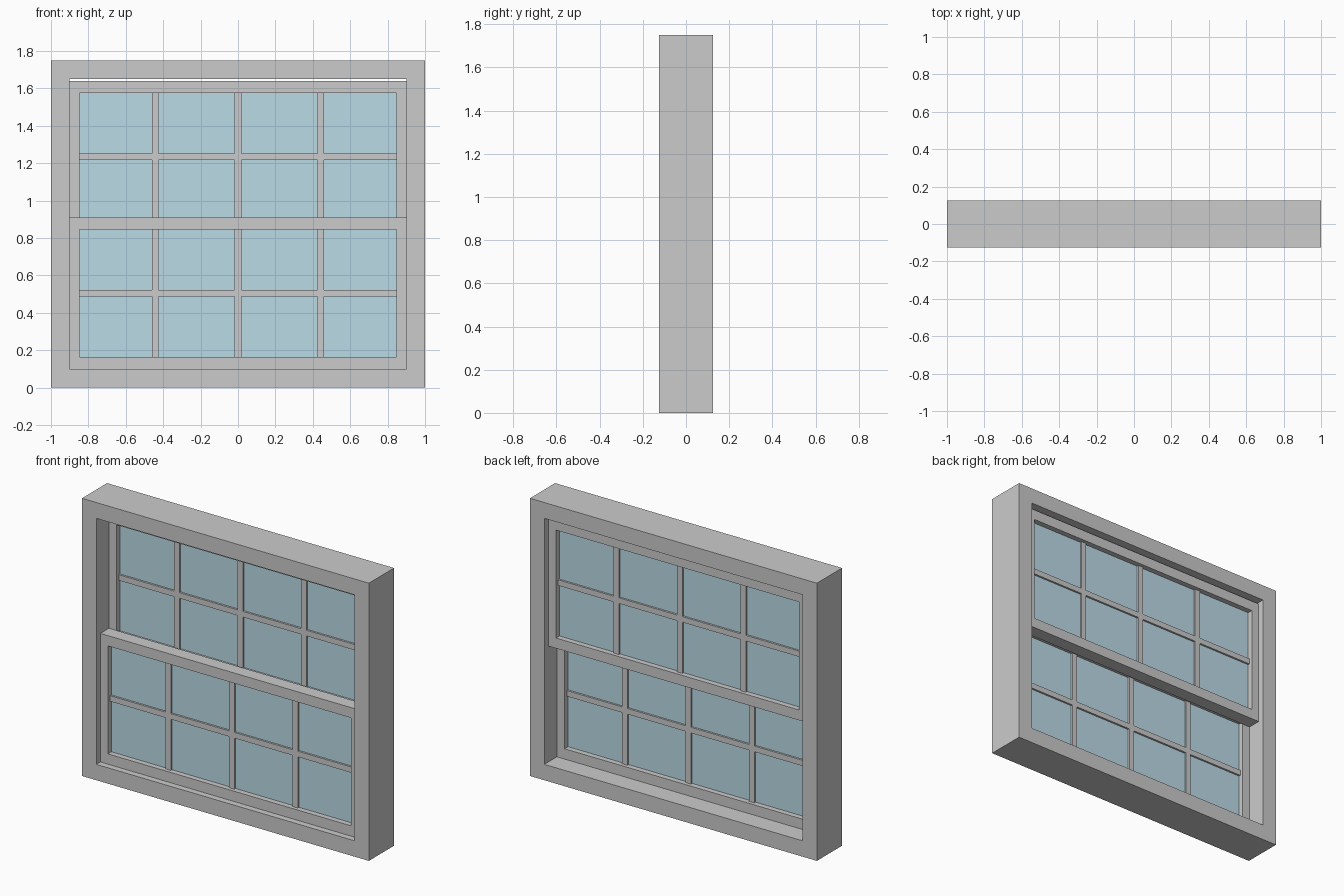
import bpy, bmesh

if "Cube" in bpy.data.objects:
    bpy.data.objects.remove(bpy.data.objects["Cube"])

FRAME_Z = 1.75
SASH_H, SASH_T = 0.81, 0.085      # sash height and thickness
HALF_W, GLASS_W = 0.90, 0.847     # half widths of sash and of its opening
RAIL, BAR = 0.065, 0.018          # rail height, half width of glazing bars

glass_mat = bpy.data.materials.new("glass")
glass_mat.diffuse_color = (0.50, 0.71, 0.80, 1.0)
glass_mat.use_nodes = True
glass_mat.node_tree.nodes["Principled BSDF"].inputs["Base Color"].default_value = glass_mat.diffuse_color


def slab(name, xs, zs, y0, y1, hole=lambda i, j: False):
    """Closed slab on an x/z grid, leaving out cells where hole(i, j) is true."""
    bm = bmesh.new()
    v = [[bm.verts.new((x, y0, z)) for z in zs] for x in xs]
    for i in range(len(xs) - 1):
        for j in range(len(zs) - 1):
            if not hole(i, j):
                bm.faces.new((v[i][j], v[i + 1][j], v[i + 1][j + 1], v[i][j + 1]))
    bmesh.ops.delete(bm, geom=[p for p in bm.verts if not p.link_faces], context='VERTS')
    ext = bmesh.ops.extrude_face_region(bm, geom=bm.faces[:], use_keep_orig=True)
    moved = [g for g in ext["geom"] if isinstance(g, bmesh.types.BMVert)]
    bmesh.ops.translate(bm, verts=moved, vec=(0, y1 - y0, 0))
    bmesh.ops.recalc_face_normals(bm, faces=bm.faces[:])
    mesh = bpy.data.meshes.new(name)
    bm.to_mesh(mesh)
    bm.free()
    ob = bpy.data.objects.new(name, mesh)
    bpy.context.collection.objects.link(ob)
    return ob


def centre_hole(i, j):
    return i == 1 and j == 1


def pane_hole(i, j):
    return i % 2 == 0 and j % 2 == 0


def sash(name, z, y):
    """One sliding sash with its bottom at z and its front face at y."""
    lo, hi, mid = z + RAIL, z + SASH_H - RAIL, z + SASH_H / 2
    yc = y + SASH_T / 2
    # stiles and rails
    slab(name + "_sash", [-HALF_W, -GLASS_W, GLASS_W, HALF_W],
         [z, lo, hi, z + SASH_H], y, y + SASH_T, centre_hole)
    # glazing bars
    xs = [-GLASS_W]
    for c in (-0.4425, 0, 0.4425):
        xs += [c - BAR, c + BAR]
    slab(name + "_glazing_bars", xs + [GLASS_W], [lo, mid - BAR, mid + BAR, hi],
         yc - 0.02, yc + 0.02, pane_hole)
    # glass sheet
    glass = slab(name + "_glass", [-GLASS_W, GLASS_W], [lo, hi], yc - 0.008, yc + 0.008)
    glass.data.materials.append(glass_mat)


# outer frame
slab("window_frame", [-1, -HALF_W, HALF_W, 1], [0, 0.10, FRAME_Z - 0.10, FRAME_Z],
     -0.125, 0.125, centre_hole)
# lower sash slides in front, upper sash behind, with a small gap at the top
sash("lower", 0.10, -SASH_T)
sash("upper", 0.83, 0.0)
